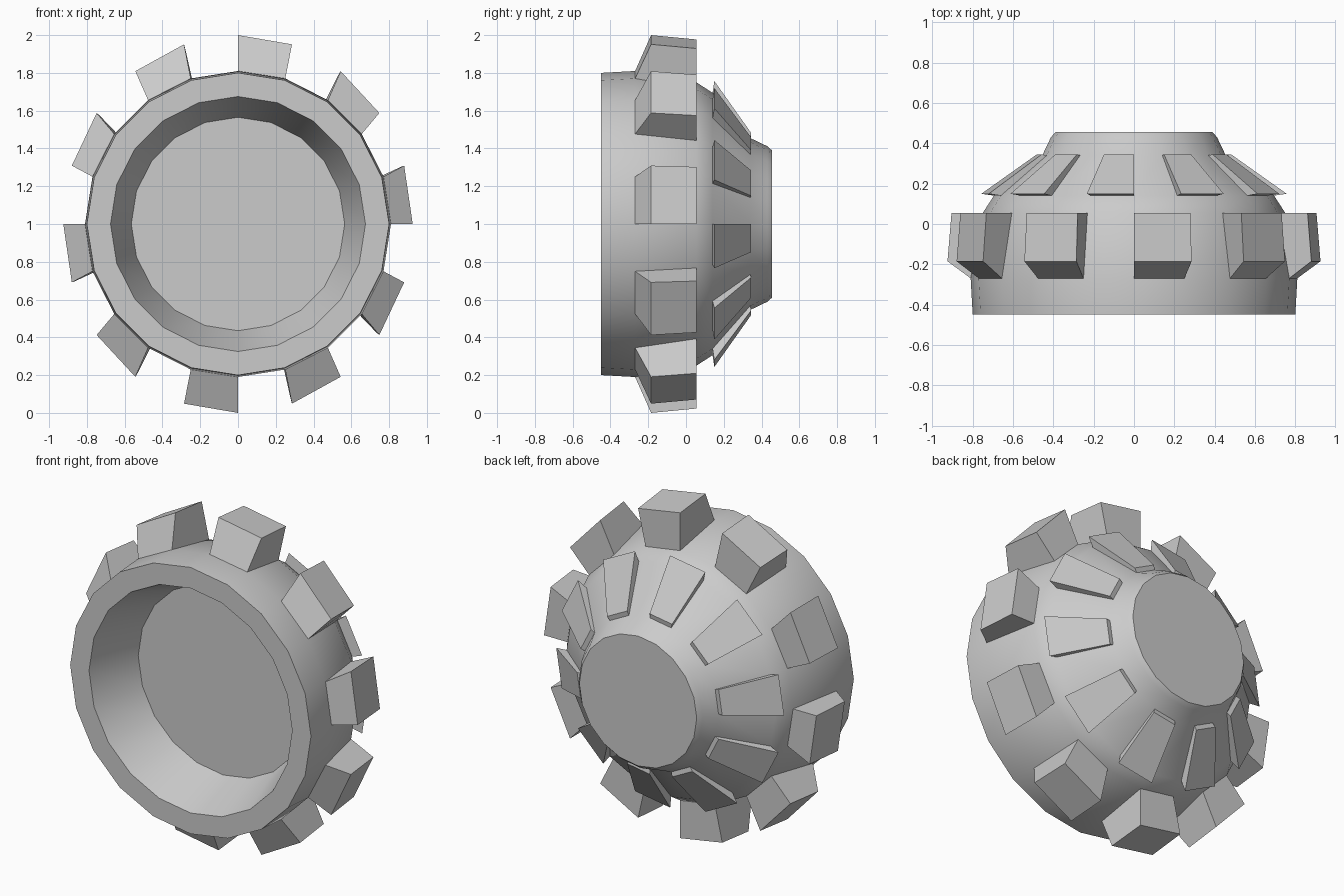
import bpy, bmesh
from math import sin, cos, radians

if "Cube" in bpy.data.objects:
    bpy.data.objects.remove(bpy.data.objects["Cube"])

SIDES = 20
STEP = 360 / SIDES
CENTRE_Z = 1.0


def ring_point(y, rx, rz, deg):
    """Point on a ring around the y axis, angle measured from straight up."""
    a = radians(deg)
    return (rx * sin(a), y, CENTRE_Z + rz * cos(a))


def finish(bm, name):
    bmesh.ops.recalc_face_normals(bm, faces=bm.faces)
    mesh = bpy.data.meshes.new(name)
    bm.to_mesh(mesh)
    bm.free()
    obj = bpy.data.objects.new(name, mesh)
    bpy.context.collection.objects.link(obj)
    return obj


def make_body(profile):
    """Turn a (y, radius) profile around the y axis and cap both ends."""
    bm = bmesh.new()
    rings = [[bm.verts.new(ring_point(y, r, r, i * STEP)) for i in range(SIDES)]
             for y, r in profile]
    for a, b in zip(rings, rings[1:]):
        for i in range(SIDES):
            j = (i + 1) % SIDES
            bm.faces.new((a[i], a[j], b[j], b[i]))
    bm.faces.new(rings[0])
    bm.faces.new(rings[-1])
    return finish(bm, "bowl_body")


def make_lugs(name, section, first):
    """Wedges filling every second facet; section is a (y, rx, rz) outline."""
    for k in range(first, SIDES, 2):
        bm = bmesh.new()
        ends = [[bm.verts.new(ring_point(y, rx, rz, d * STEP)) for y, rx, rz in section]
                for d in (k, k + 1)]
        n = len(section)
        for i in range(n):
            j = (i + 1) % n
            bm.faces.new((ends[0][i], ends[0][j], ends[1][j], ends[1][i]))
        bm.faces.new(ends[0])
        bm.faces.new(ends[1])
        finish(bm, f"{name}_{(k - first) // 2 + 1}")


# Hollow bowl: recess floor, recess wall, front rim, outer shell, back cap
body = make_body([(-.14, .565), (-.45, .675), (-.45, .80), (-.27, .81), (.055, .75),
                  (.14, .695), (.34, .455), (.43, .412), (.455, .39)])
bpy.context.view_layer.objects.active = body
body.select_set(True)
bpy.ops.object.shade_smooth_by_angle(angle=radians(42))

# Large blocks around the widest part, slightly taller than wide overall
make_lugs("outer_block", [(-.27, .809, .809), (-.185, .925, 1.0),
                          (.055, .905, .977), (.055, .74, .74)], 0)

# Thin fins on the back cone, staggered between the blocks
make_lugs("back_fin", [(.14, .69, .69), (.15, .757, .757),
                       (.345, .482, .482), (.34, .45, .45)], 1)
